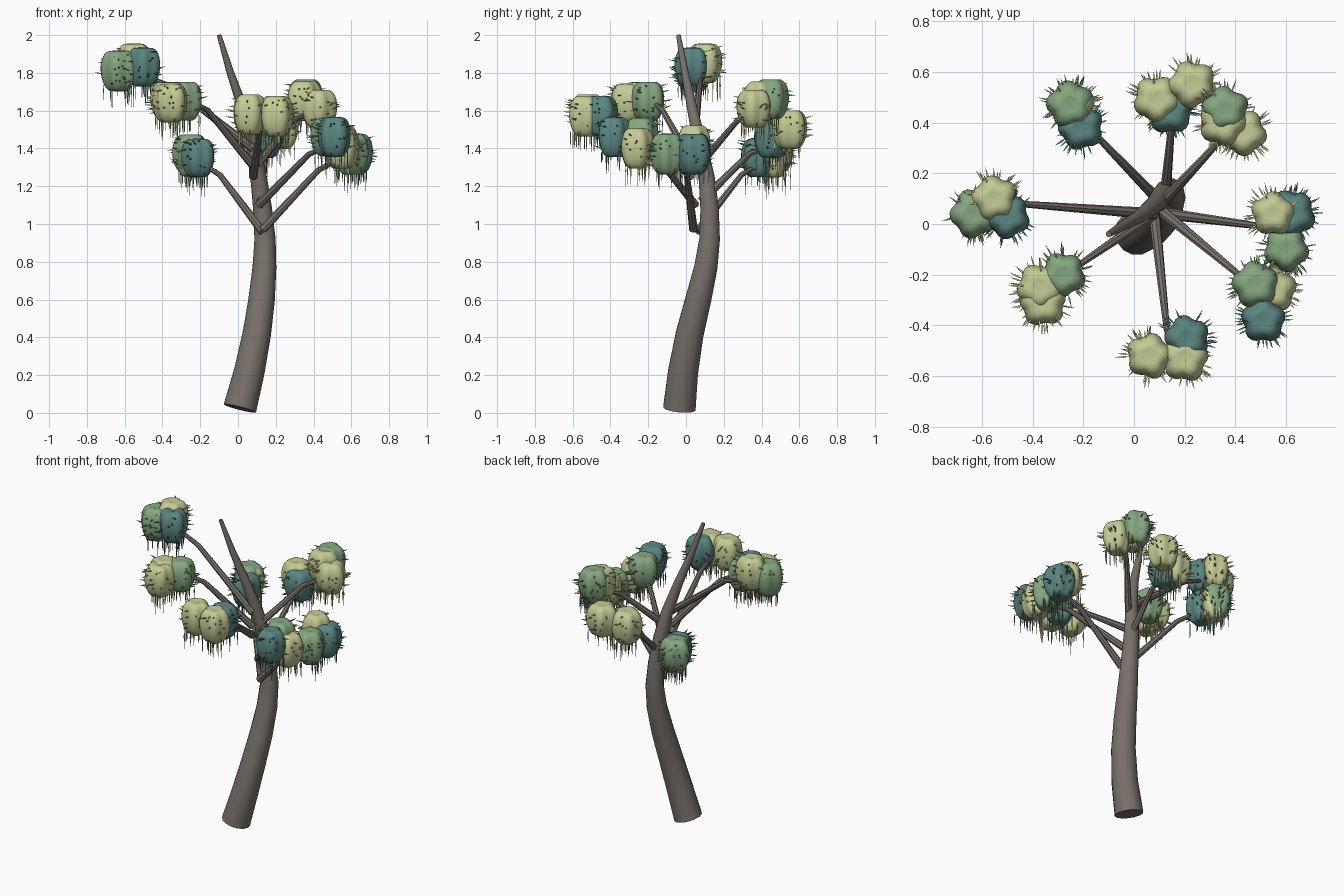
import bpy, bmesh, math, random
from mathutils import Vector

random.seed(4)
cube = bpy.data.objects.get("Cube")
if cube:
    bpy.data.objects.remove(cube, do_unlink=True)


def material(name, rgb):
    m = bpy.data.materials.new(name)
    m.use_nodes = True
    m.diffuse_color = (*rgb, 1)
    m.node_tree.nodes["Principled BSDF"].inputs["Base Color"].default_value = (*rgb, 1)
    return m


BARK = material("bark_grey_brown", (0.19, 0.165, 0.145))
LEAF = {"Y": material("leaf_yellow_green", (0.56, 0.6, 0.3)),
        "G": material("leaf_green", (0.24, 0.39, 0.22)),
        "T": material("leaf_teal", (0.105, 0.24, 0.22))}


def finish(name, bm, mat, smooth=None):
    mesh = bpy.data.meshes.new(name)
    bm.to_mesh(mesh)
    bm.free()
    mesh.materials.append(mat)
    ob = bpy.data.objects.new(name, mesh)
    bpy.context.collection.objects.link(ob)
    if smooth:
        bpy.ops.object.select_all(action="DESELECT")
        ob.select_set(True)
        bpy.context.view_layer.objects.active = ob
        bpy.ops.object.shade_smooth_by_angle(angle=math.radians(smooth))
    return ob


def tube(name, path, radii, sides):
    """Tapered capped tube with rings square to the path."""
    pts = [Vector(p) for p in path]
    bm = bmesh.new()
    rings = []
    for i, p in enumerate(pts):
        t = (pts[min(i + 1, len(pts) - 1)] - pts[max(i - 1, 0)]).normalized()
        u = Vector((0, 1, 0)).cross(t).normalized()
        v = t.cross(u)
        rings.append([bm.verts.new(p + radii[i] * (u * math.cos(a) + v * math.sin(a)))
                      for a in (math.tau * k / sides for k in range(sides))])
    for a, b in zip(rings, rings[1:]):
        for k in range(sides):
            n = (k + 1) % sides
            bm.faces.new((a[k], a[n], b[n], b[k]))
    bm.faces.new(rings[0][::-1])
    bm.faces.new(rings[-1])
    finish(name, bm, BARK, 40)


# Leaning trunk
tube("trunk",
     [(0.01, -0.035, 0.024), (0.06, -0.015, 0.22), (0.1, 0.02, 0.42), (0.125, 0.065, 0.6),
      (0.14, 0.105, 0.77), (0.143, 0.125, 0.92), (0.13, 0.125, 1.08), (0.11, 0.11, 1.24),
      (0.085, 0.08, 1.4), (0.03, 0.035, 1.6), (-0.04, -0.005, 1.8), (-0.1, -0.04, 2.0)],
     [0.088, 0.081, 0.075, 0.07, 0.063, 0.056, 0.05, 0.044, 0.037, 0.028, 0.02, 0.012], 14)


def pod(name, centre, key):
    """Lobed foliage clump, dimpled at its poles."""
    bm = bmesh.new()
    bmesh.ops.create_uvsphere(bm, u_segments=30, v_segments=14, radius=1)
    turn, lobes = random.uniform(0, math.tau), 5
    width, height = random.uniform(0.09, 0.1), random.uniform(0.118, 0.128)
    bulge = [random.uniform(0.88, 1.1) for _ in range(lobes)]
    for v in bm.verts:
        a = math.atan2(v.co.y, v.co.x) % math.tau
        flat = math.hypot(v.co.x, v.co.y)
        ridge = abs(math.sin(a * lobes / 2))
        r = width * (0.8 + 0.2 * ridge * bulge[int(a / math.tau * lobes) % lobes])
        r *= flat ** 0.8 * (1 + 0.08 * v.co.z)
        z = height * (v.co.z - 0.22 * (1 - flat) ** 2 * v.co.z)
        v.co = Vector((r * math.cos(a + turn), r * math.sin(a + turn), z)) + Vector(centre)
    finish(name, bm, LEAF[key], 40)


def leaf(bm, start, direction, length, width):
    """Thin four-sided pointed leaf."""
    d = Vector(direction).normalized()
    u = d.orthogonal().normalized()
    w = d.cross(u)
    mid = start + d * length * 0.4
    ends = bm.verts.new(start), bm.verts.new(start + d * length)
    ring = [bm.verts.new(mid + s) for s in (u * width, w * width, -u * width, -w * width)]
    for k in range(4):
        a, b = ring[k], ring[(k + 1) % 4]
        bm.faces.new((ends[0], b, a))
        bm.faces.new((a, b, ends[1]))


def foliage(name, centre, key, hub):
    """Short spikes around a clump and strands hanging under it."""
    c, bm = Vector(centre), bmesh.new()
    out = (c - hub).to_2d()
    facing = math.atan2(out.y, out.x)
    for _ in range(24):
        a = facing + random.uniform(-2.1, 2.1)
        h = random.uniform(-0.6, 0.75)
        d = Vector((math.cos(a), math.sin(a), random.uniform(-0.1, 0.35)))
        reach = 0.078 * math.sqrt(1 - h * h)
        start = c + Vector((d.x * reach, d.y * reach, h * 0.115))
        leaf(bm, start, d, random.uniform(0.035, 0.06), 0.005)
    for _ in range(14):
        a, r = random.uniform(0, math.tau), random.uniform(0.03, 0.09)
        start = c + Vector((r * math.cos(a), r * math.sin(a), -0.06))
        leaf(bm, start, (0, 0, -1), random.uniform(0.08, 0.16), 0.004)
    finish(name, bm, LEAF[key])


# Each branch: base, tip, then its clumps as (colour, centre)
BRANCHES = [
    ((0.08, 0.04, 1.4), (-0.46, 0.08, 1.77),
     [("T", (-0.5, 0.03, 1.83)), ("G", (-0.63, 0.04, 1.81)), ("Y", (-0.55, 0.1, 1.85))]),
    ((0.13, 0.06, 0.96), (-0.16, 0.36, 1.3),
     [("T", (-0.21, 0.38, 1.35)), ("G", (-0.25, 0.47, 1.37)), ("Y", (-0.24, 0.46, 1.355))]),
    ((0.08, 0.04, 1.31), (-0.23, -0.17, 1.64),
     [("G", (-0.28, -0.2, 1.65)), ("Y", (-0.36, -0.31, 1.64)), ("Y", (-0.37, -0.25, 1.65))]),
    ((0.08, 0.04, 1.25), (0.13, -0.42, 1.54),
     [("Y", (0.06, -0.52, 1.58)), ("Y", (0.2, -0.53, 1.57)), ("T", (0.21, -0.45, 1.57))]),
    ((0.11, 0.05, 1.1), (0.45, -0.23, 1.4),
     [("G", (0.48, -0.24, 1.46)), ("T", (0.51, -0.38, 1.46)), ("Y", (0.55, -0.26, 1.4))]),
    ((0.13, 0.04, 0.97), (0.51, -0.01, 1.33),
     [("Y", (0.55, 0.04, 1.42)), ("T", (0.62, 0.04, 1.37)), ("G", (0.6, -0.1, 1.37))]),
    ((0.1, 0.07, 1.31), (0.34, 0.33, 1.57),
     [("G", (0.36, 0.45, 1.66)), ("Y", (0.35, 0.4, 1.65)), ("Y", (0.43, 0.36, 1.61))]),
    ((0.12, 0.08, 1.12), (0.15, 0.41, 1.4),
     [("T", (0.14, 0.45, 1.45)), ("Y", (0.09, 0.49, 1.47)), ("Y", (0.23, 0.55, 1.5))]),
]

for i, (base, tip, clumps) in enumerate(BRANCHES, 1):
    b, t = Vector(base), Vector(tip)
    # Branch rises straight, then levels out near its tip
    knee = b.lerp(t, 0.78) + Vector((0, 0, 0.035))
    hub = sum((Vector(p) for _, p in clumps), Vector()) / len(clumps)
    tube(f"branch_{i}", [b, b.lerp(knee, 0.5), knee, t, t.lerp(hub, 0.6)],
         [0.023, 0.019, 0.015, 0.012, 0.009], 8)
    for j, (key, p) in enumerate(clumps, 1):
        pod(f"foliage_clump_{i}_{j}", p, key)
        foliage(f"leaf_strands_{i}_{j}", p, key, hub)
